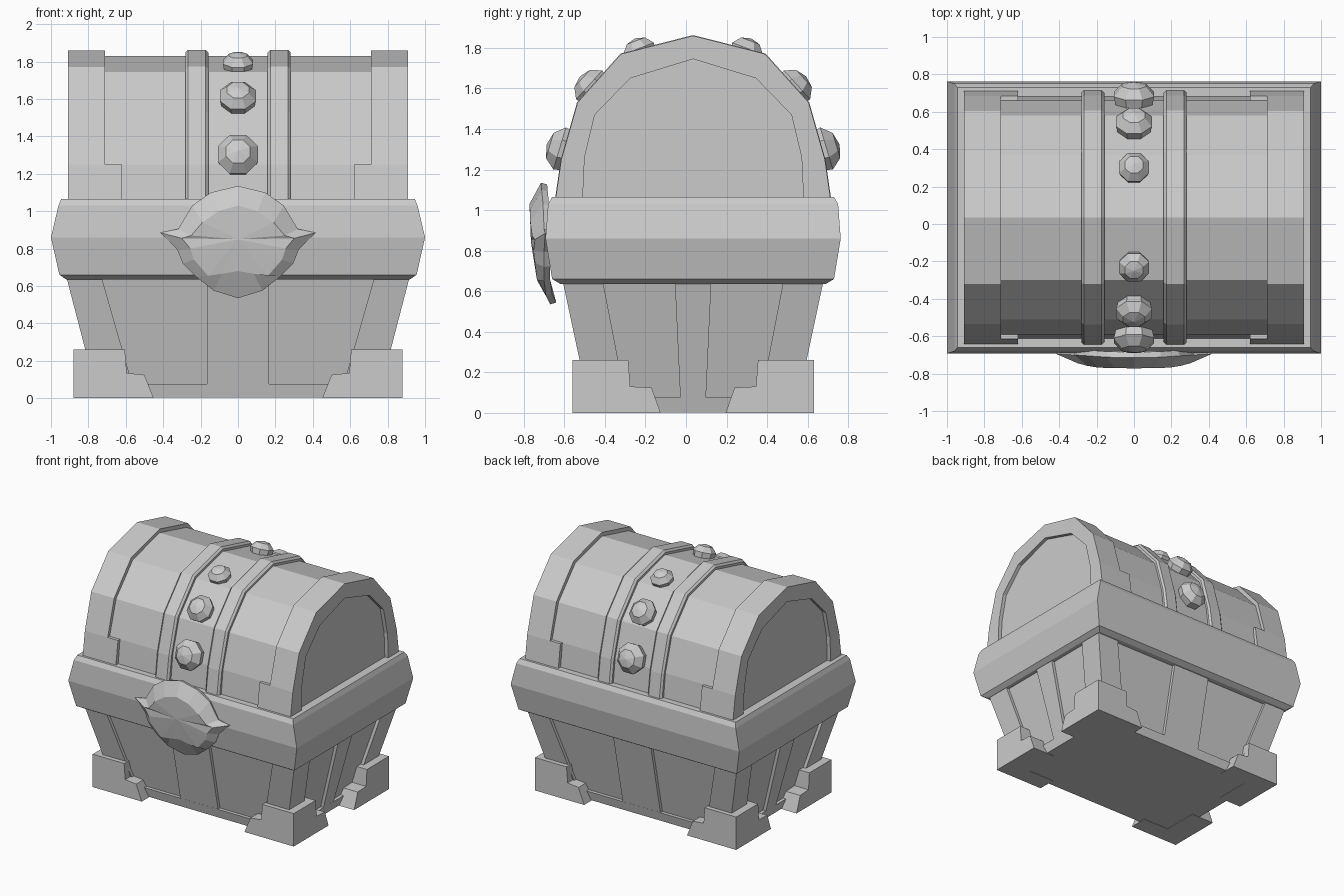
import bpy, bmesh, math
from mathutils import Vector

cube = bpy.data.objects.get("Cube")
if cube:
    bpy.data.objects.remove(cube, do_unlink=True)

YC = 0.035  # middle of the chest body in y

stone = bpy.data.materials.new("plain_grey")
stone.use_nodes = True
grey = (0.6, 0.6, 0.6, 1)
stone.diffuse_color = grey
stone.node_tree.nodes["Principled BSDF"].inputs["Base Color"].default_value = grey


def finish(name, bm):
    bmesh.ops.recalc_face_normals(bm, faces=bm.faces)
    mesh = bpy.data.meshes.new(name)
    bm.to_mesh(mesh)
    bm.free()
    mesh.materials.append(stone)
    ob = bpy.data.objects.new(name, mesh)
    bpy.context.collection.objects.link(ob)
    return ob


def loft(name, rings):
    """Skin rings of equal length and cap both ends."""
    bm = bmesh.new()
    rows = [[bm.verts.new(p) for p in ring] for ring in rings]
    n = len(rows[0])
    for a, b in zip(rows, rows[1:]):
        for i in range(n):
            j = (i + 1) % n
            bm.faces.new((a[i], a[j], b[j], b[i]))
    bm.faces.new(rows[0])
    bm.faces.new(rows[-1])
    return finish(name, bm)


def rect(x0, x1, y0, y1, z):
    return [(x0, YC + y0, z), (x1, YC + y0, z), (x1, YC + y1, z), (x0, YC + y1, z)]


def slab(x, y, z):
    return rect(-x, x, -y, y, z)


# ---- Tapered lower body: recessed core with raised frame members
Z_TOP = 0.65
loft("body_core", [slab(0.725, 0.48, 0.005), slab(0.893, 0.618, Z_TOP)])
loft("body_base_strip", [slab(0.75, 0.505, 0.003), slab(0.769, 0.521, 0.075)])
loft("body_front_back_plank", [rect(-0.165, 0.165, -0.505, 0.505, 0.004),
                               rect(-0.165, 0.165, -0.643, 0.643, Z_TOP)])
loft("body_side_plank", [rect(-0.75, 0.75, -0.06, 0.06, 0.004),
                         rect(-0.918, 0.918, -0.09, 0.09, Z_TOP)])

# Foot outlines: distance from the middle along the wall, and height
foot_x = [(0.88, 0), (0.88, 0.26), (0.605, 0.26), (0.595, 0.135), (0.50, 0.125), (0.45, 0)]
foot_y = [(0.595, 0), (0.595, 0.26), (0.32, 0.26), (0.31, 0.13), (0.205, 0.125), (0.16, 0)]

for sx, side in ((-1, "right"), (1, "left")):
    for sy, end in ((-1, "front"), (1, "back")):
        tag = f"{end}_{side}"
        loft(f"corner_post_{tag}", [
            rect(sx * 0.545, sx * 0.75, sy * 0.32, sy * 0.505, 0.004),
            rect(sx * 0.73, sx * 0.918, sy * 0.445, sy * 0.643, Z_TOP)])
        loft(f"foot_wide_{tag}", [[(sx * x, YC + sy * y, z) for x, z in foot_x]
                                  for y in (0.45, 0.595)])
        loft(f"foot_deep_{tag}", [[(sx * x, YC + sy * y, z) for y, z in foot_y]
                                  for x in (0.68, 0.88)])

# ---- Thick bevelled rim
loft("rim", [slab(x, y, z) for x, y, z in (
    (0.90, 0.63, 0.635), (0.92, 0.655, 0.636), (0.955, 0.695, 0.66),
    (1.0, 0.728, 0.86), (0.96, 0.715, 1.03), (0.945, 0.695, 1.065))])

# ---- Barrel lid: half profiles from crown to foot as (distance from middle, height)
OUTER = [(0, 1.86), (0.355, 1.77), (0.57, 1.53), (0.65, 1.25), (0.68, 1.04)]
MID = [(0, 1.83), (0.335, 1.745), (0.545, 1.515), (0.625, 1.25), (0.65, 1.04)]
INNER = [(0, 1.745), (0.31, 1.65), (0.485, 1.47), (0.535, 1.26), (0.545, 1.04)]


def arch(half):
    return [(-y, z) for y, z in reversed(half)] + half[1:]


def at_x(profile, x):
    return [(x, YC + y, z) for y, z in profile]


def between(t):
    """Arch between the lid skin (0) and the raised bands (1)."""
    return arch([(a + (c - a) * t, b + (d - b) * t)
                 for (a, b), (c, d) in zip(MID, OUTER)])


loft("lid_barrel", [at_x(arch(MID), x) for x in (-0.88, 0.88)])
hoop = arch(OUTER) + arch(INNER)[::-1]
strap = ((0.158, -0.5), (0.158, 0.6), (0.173, 1.1), (0.267, 1.1), (0.282, 0.6), (0.282, -0.5))
for sx, side in ((-1, "right"), (1, "left")):
    loft(f"lid_end_band_{side}", [at_x(hoop, sx * x) for x in (0.71, 0.91)])
    loft(f"lid_strap_{side}", [at_x(between(t), sx * x) for x, t in strap])
    for sy, end in ((-1, "front"), (1, "back")):
        block = [(sy * y, z) for y, z in ((0.68, 1.04), (0.65, 1.25), (0.6, 1.25), (0.6, 1.04))]
        loft(f"lid_corner_plate_{end}_{side}", [at_x(block, sx * x) for x in (0.62, 0.905)])

# ---- Faceted studs along the middle of the lid: position, normal, radius, height
STUDS = [((0.255, 1.762), (0.35, 0.94), 0.087, 0.09),
         ((0.48, 1.588), (0.74, 0.67), 0.104, 0.105),
         ((0.612, 1.29), (0.957, 0.29), 0.117, 0.115)]
for sy, end in ((-1, "front"), (1, "back")):
    for k, ((y, z), (ny, nz), r, h) in enumerate(STUDS):
        base = Vector((0, YC + sy * y, z))
        n = Vector((0, sy * ny, nz)).normalized()
        u = Vector((1, 0, 0))
        v = n.cross(u)
        rings = []
        for rr, hh in ((0.85, -0.25), (1.0, 0.42), (0.6, 0.86), (0.02, 1.0)):
            rings.append([base + n * h * hh + (u * math.cos(a) + v * math.sin(a)) * r * rr
                          for a in (math.tau * (i + 0.5) / 8 for i in range(8))])
        loft(f"stud_{end}_{k + 1}", rings)

# ---- Winged clasp on the front: half outlines (x, z, y) from top to bottom
edge = [(0, 1.135, -0.715), (0.145, 1.10, -0.712), (0.245, 1.03, -0.705), (0.32, 0.905, -0.70),
        (0.415, 0.885, -0.695), (0.325, 0.795, -0.70), (0.295, 0.72, -0.70),
        (0.225, 0.65, -0.70), (0.13, 0.575, -0.69), (0, 0.535, -0.67)]
face = [(0, 1.03, -0.772), (0.105, 1.0, -0.77), (0.19, 0.94, -0.768), (0.25, 0.87, -0.758),
        (0.30, 0.855, -0.745), (0.255, 0.80, -0.752), (0.235, 0.74, -0.745),
        (0.16, 0.655, -0.735), (0.085, 0.665, -0.735), (0, 0.68, -0.738)]


def whole(half):
    pts = half + [(-x, z, y) for x, z, y in half[-2:0:-1]]
    return [(x, y, z) for x, z, y in pts]


back = [(x * 0.96, y + 0.03, 0.85 + (z - 0.85) * 0.97) for x, y, z in whole(edge)]
centre = [(x * 0.02, -0.765, 0.85 + (z - 0.85) * 0.02) for x, y, z in whole(face)]
loft("clasp", [back, whole(edge), whole(face), centre])
